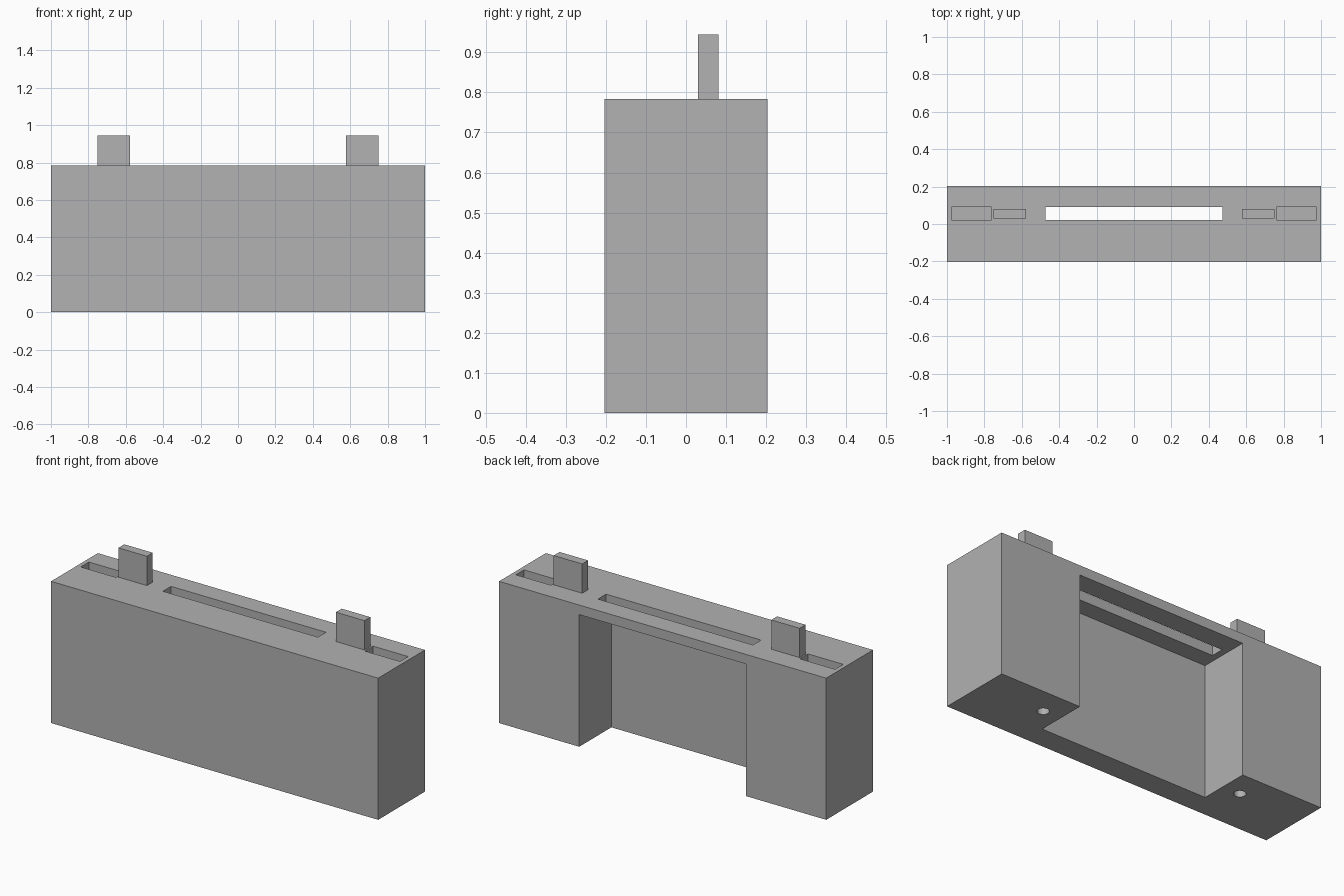
import bpy
import bmesh
from mathutils import Matrix, Vector

old = bpy.data.objects.get("Cube")
if old:
    bpy.data.objects.remove(old, do_unlink=True)

grey = bpy.data.materials.new("plain grey")
grey.use_nodes = True
colour = (0.445, 0.445, 0.445, 1)
grey.diffuse_color = colour
grey.node_tree.nodes["Principled BSDF"].inputs["Base Color"].default_value = colour


def finish(name, bm):
    mesh = bpy.data.meshes.new(name)
    bm.to_mesh(mesh)
    bm.free()
    mesh.materials.append(grey)
    obj = bpy.data.objects.new(name, mesh)
    bpy.context.collection.objects.link(obj)
    return obj


def box(name, x, y, z):
    """Box from (low, high) pairs along each axis."""
    bm = bmesh.new()
    low, high = (Vector(v) for v in zip(x, y, z))
    place = Matrix.Translation((low + high) / 2) @ Matrix.Diagonal((*(high - low), 1))
    bmesh.ops.create_cube(bm, size=1, matrix=place)
    return finish(name, bm)


def peg(name, x, y, radius, z):
    """Upright cylinder between two heights."""
    bm = bmesh.new()
    bmesh.ops.create_cone(bm, cap_ends=True, segments=32, radius1=radius, radius2=radius,
                          depth=z[1] - z[0], matrix=Matrix.Translation((x, y, sum(z) / 2)))
    return finish(name, bm)


def cut(target, cutter):
    mod = target.modifiers.new(cutter.name, 'BOOLEAN')
    mod.operation = 'DIFFERENCE'
    mod.solver = 'EXACT'
    mod.object = cutter
    cutter.hide_render = True
    bpy.context.view_layer.objects.active = target
    bpy.ops.object.modifier_apply(modifier=mod.name)
    bpy.data.objects.remove(cutter, do_unlink=True)


TOP = 0.783
SLOT_Y = (0.021, 0.092)

# Main block with a wide recess in the back, open at the bottom
body = box("body", (-1, 1), (-0.204, 0.204), (0, TOP))
cut(body, box("recess_cutter", (-0.51, 0.51), (-0.077, 0.3), (-0.1, 0.73)))

# Long slot through the roof of the recess
cut(body, box("long_slot_cutter", (-0.474, 0.474), SLOT_Y, (0.6, 1)))

for side, s in (("left", 1), ("right", -1)):
    # Outer slot and underside hole in each leg
    cut(body, box(side + "_slot_cutter", sorted((s * 0.761, s * 0.976)), SLOT_Y, (0.4, 1)))
    cut(body, peg(side + "_hole_cutter", s * 0.616, 0.056, 0.03, (-0.1, 0.3)))
    # Upright tab on top
    box(side + "_tab", sorted((s * 0.578, s * 0.752)), (0.03, 0.081), (TOP, 0.945))
